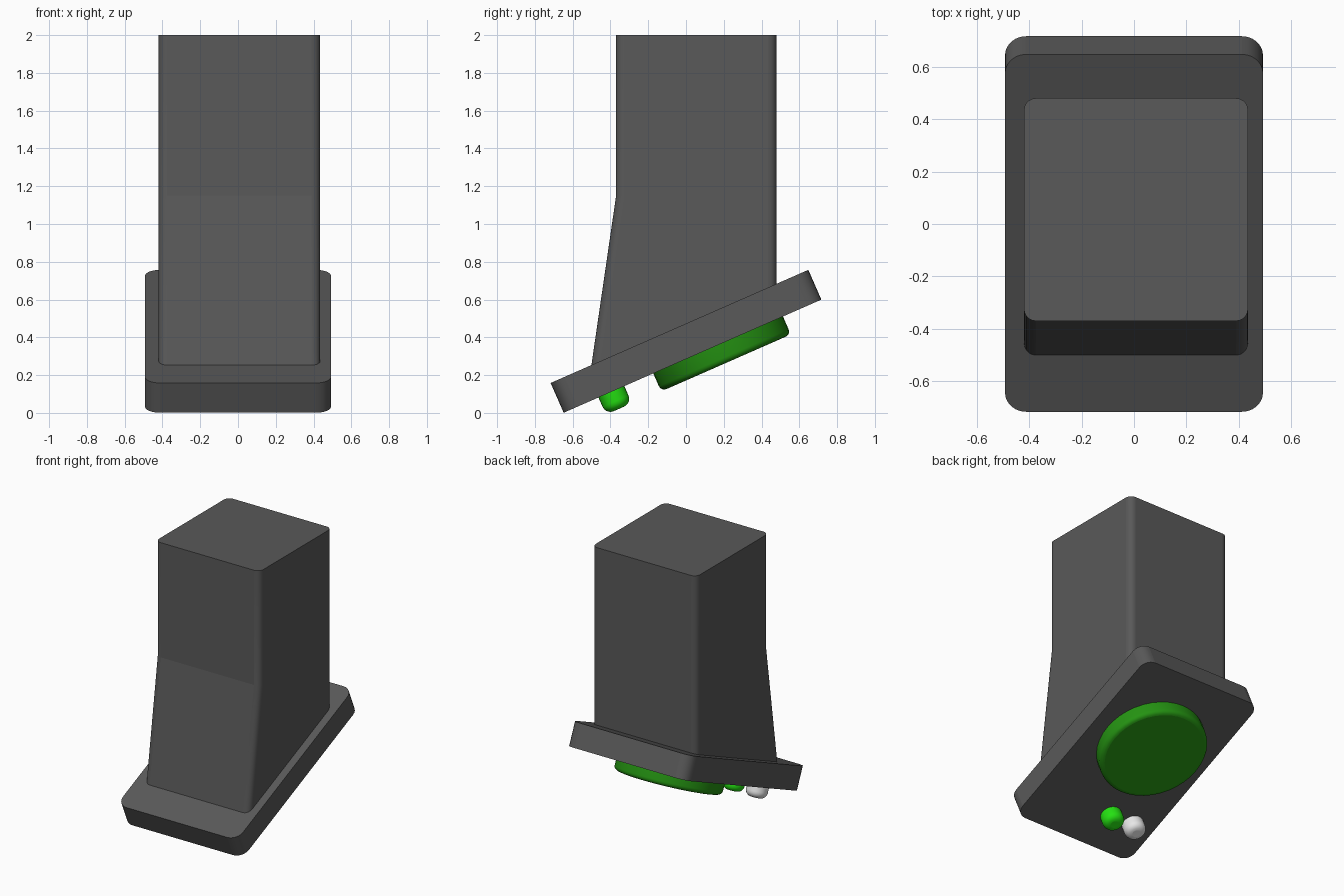
import bpy, bmesh, math
from mathutils import Matrix

cube = bpy.data.objects.get("Cube")
if cube:
    bpy.data.objects.remove(cube, do_unlink=True)

# Frame of the tilted base: everything on it is placed in its own axes
TILT = Matrix.Translation((0, 0, 0.379)) @ Matrix.Rotation(math.radians(23.7), 4, 'X')


def material(name, colour):
    m = bpy.data.materials.new(name)
    m.use_nodes = True
    m.diffuse_color = (*colour, 1)
    bsdf = next(n for n in m.node_tree.nodes if n.type == 'BSDF_PRINCIPLED')
    bsdf.inputs["Base Color"].default_value = (*colour, 1)
    return m


grey = material("dark grey", (0.1, 0.1, 0.1))
dark_green = material("dark green", (0.018, 0.29, 0.006))
bright_green = material("bright green", (0.018, 0.75, 0.006))
white = material("white", (0.8, 0.8, 0.8))


def round_edges(bm, edges, radius, segments):
    """Round the edges and smooth only the rounded strips."""
    result = bmesh.ops.bevel(bm, geom=edges, offset=radius, segments=segments,
                             profile=0.5, affect='EDGES', clamp_overlap=True)
    for f in result["faces"]:
        f.smooth = True


def finish(bm, name, mat, matrix=Matrix()):
    bmesh.ops.recalc_face_normals(bm, faces=bm.faces)
    mesh = bpy.data.meshes.new(name)
    bm.to_mesh(mesh)
    bm.free()
    mesh.materials.append(mat)
    ob = bpy.data.objects.new(name, mesh)
    ob.matrix_world = matrix
    bpy.context.collection.objects.link(ob)
    return ob


# Column: side profile extruded across x, with its upright edges rounded
def column():
    profile = [(-0.515, 0.155), (-0.37, 1.15), (-0.37, 2), (0.48, 2), (0.48, 0.59)]
    bm = bmesh.new()
    face = bm.faces.new([bm.verts.new((-0.42, y, z)) for y, z in profile])
    out = bmesh.ops.extrude_face_region(bm, geom=[face])
    moved = [v for v in out["geom"] if isinstance(v, bmesh.types.BMVert)]
    bmesh.ops.translate(bm, verts=moved, vec=(0.855, 0, 0))
    bmesh.ops.recalc_face_normals(bm, faces=bm.faces)
    upright = []
    for e in bm.edges:
        d = e.verts[1].co - e.verts[0].co
        if abs(d.z) > abs(d.y) and abs(d.x) < 0.01:
            upright.append(e)
    round_edges(bm, upright, 0.045, 5)
    return finish(bm, "column", grey)


# Base plate: tilted slab with four rounded corners
def base_plate():
    bm = bmesh.new()
    bmesh.ops.create_cube(bm, size=1)
    bmesh.ops.scale(bm, verts=bm.verts, vec=(0.985, 1.49, 0.172))
    corners = [e for e in bm.edges
               if abs(e.verts[0].co.z - e.verts[1].co.z) > 0.1]
    round_edges(bm, corners, 0.08, 6)
    return finish(bm, "base_plate", grey, TILT)


# Round part under the base, with a rounded lower rim
def round_pad(name, mat, x, y, radius, bottom, rim, sides, segments):
    top = -0.05
    bm = bmesh.new()
    bmesh.ops.create_cone(bm, cap_ends=True, segments=sides, radius1=radius,
                          radius2=radius, depth=top - bottom)
    for f in bm.faces:
        f.smooth = abs(f.normal.z) < 0.5
    lower = [e for e in bm.edges if all(v.co.z < 0 for v in e.verts)]
    round_edges(bm, lower, rim, segments)
    place = TILT @ Matrix.Translation((x, y, (top + bottom) / 2))
    return finish(bm, name, mat, place)


column()
base_plate()
round_pad("large_disc", dark_green, 0, 0.148, 0.375, -0.19, 0.03, 40, 4)
round_pad("green_button", bright_green, -0.13, -0.469, 0.075, -0.185, 0.045, 24, 5)
round_pad("white_button", white, -0.32, -0.469, 0.075, -0.185, 0.045, 24, 5)
